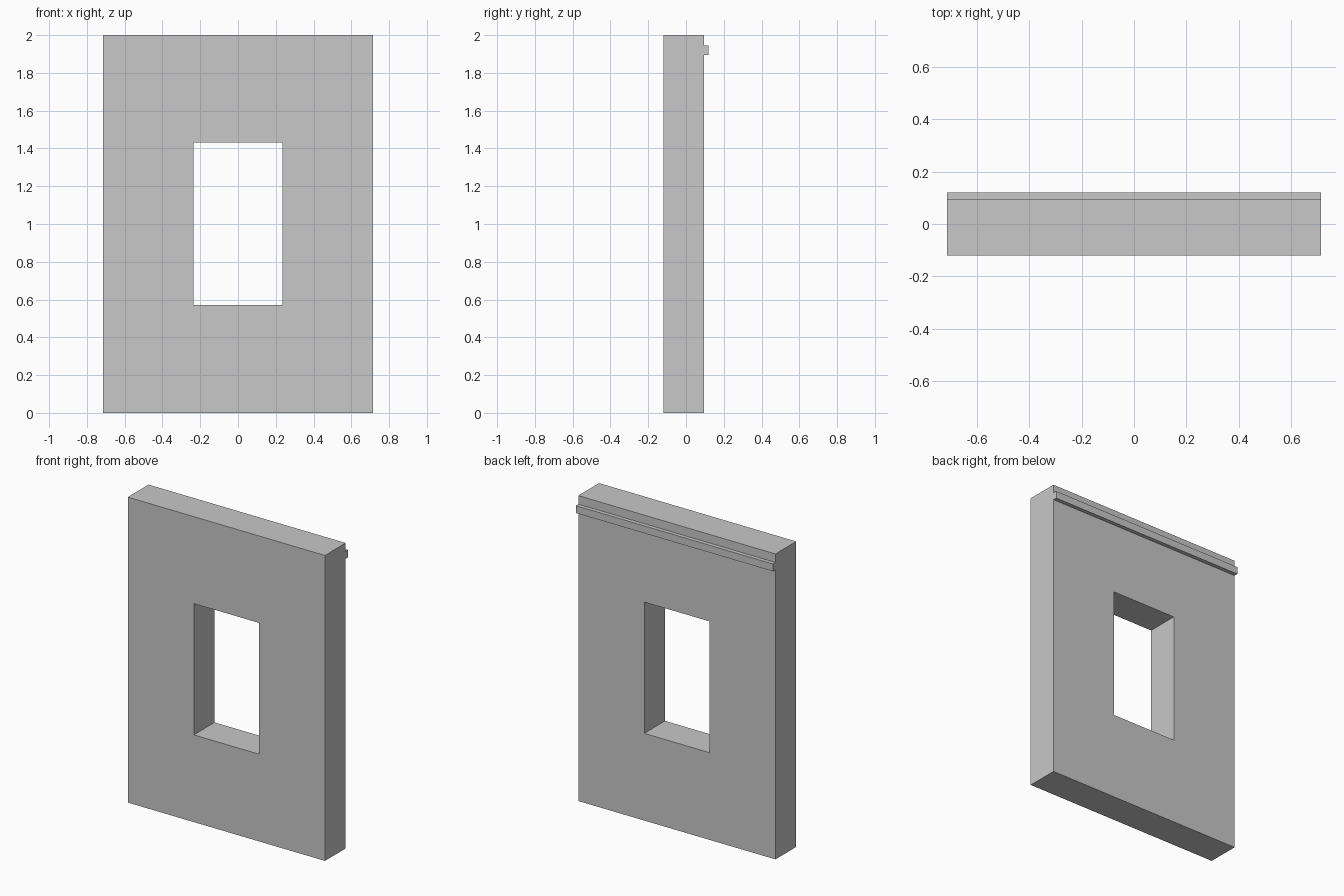
import bpy, bmesh

if "Cube" in bpy.data.objects:
    bpy.data.objects.remove(bpy.data.objects["Cube"])

W, H = 0.714, 2.0            # half width and height of the wall
FRONT, BACK = -0.12, 0.094   # wall faces in y
OPEN_W, OPEN_Z = 0.2355, (0.571, 1.4305)
RAIL_BACK, RAIL_Z = 0.12, (1.896, 1.944)

grey = bpy.data.materials.new("concrete_grey")
grey.diffuse_color = (0.58, 0.58, 0.58, 1)
grey.use_nodes = True
grey.node_tree.nodes["Principled BSDF"].inputs["Base Color"].default_value = grey.diffuse_color


def finish(name, bm):
    bmesh.ops.recalc_face_normals(bm, faces=bm.faces)
    mesh = bpy.data.meshes.new(name)
    bm.to_mesh(mesh)
    bm.free()
    mesh.materials.append(grey)
    obj = bpy.data.objects.new(name, mesh)
    bpy.context.collection.objects.link(obj)


def rectangle(bm, half_width, z0, z1, y):
    corners = ((-half_width, z0), (half_width, z0), (half_width, z1), (-half_width, z1))
    return [bm.verts.new((x, y, z)) for x, z in corners]


def bridge(bm, a, b):
    for i in range(4):
        j = (i + 1) % 4
        bm.faces.new((a[i], a[j], b[j], b[i]))


# Wall panel with a window opening: four rings joined into a closed frame
bm = bmesh.new()
outer_front = rectangle(bm, W, 0, H, FRONT)
inner_front = rectangle(bm, OPEN_W, *OPEN_Z, FRONT)
inner_back = rectangle(bm, OPEN_W, *OPEN_Z, BACK)
outer_back = rectangle(bm, W, 0, H, BACK)
rings = [outer_front, inner_front, inner_back, outer_back]
for k in range(4):
    bridge(bm, rings[k], rings[(k + 1) % 4])
finish("wall_panel", bm)

# Narrow rail along the top of the back face
bm = bmesh.new()
near = rectangle(bm, W, *RAIL_Z, BACK)
far = rectangle(bm, W, *RAIL_Z, RAIL_BACK)
bridge(bm, near, far)
bm.faces.new(near)
bm.faces.new(far)
finish("back_rail", bm)
